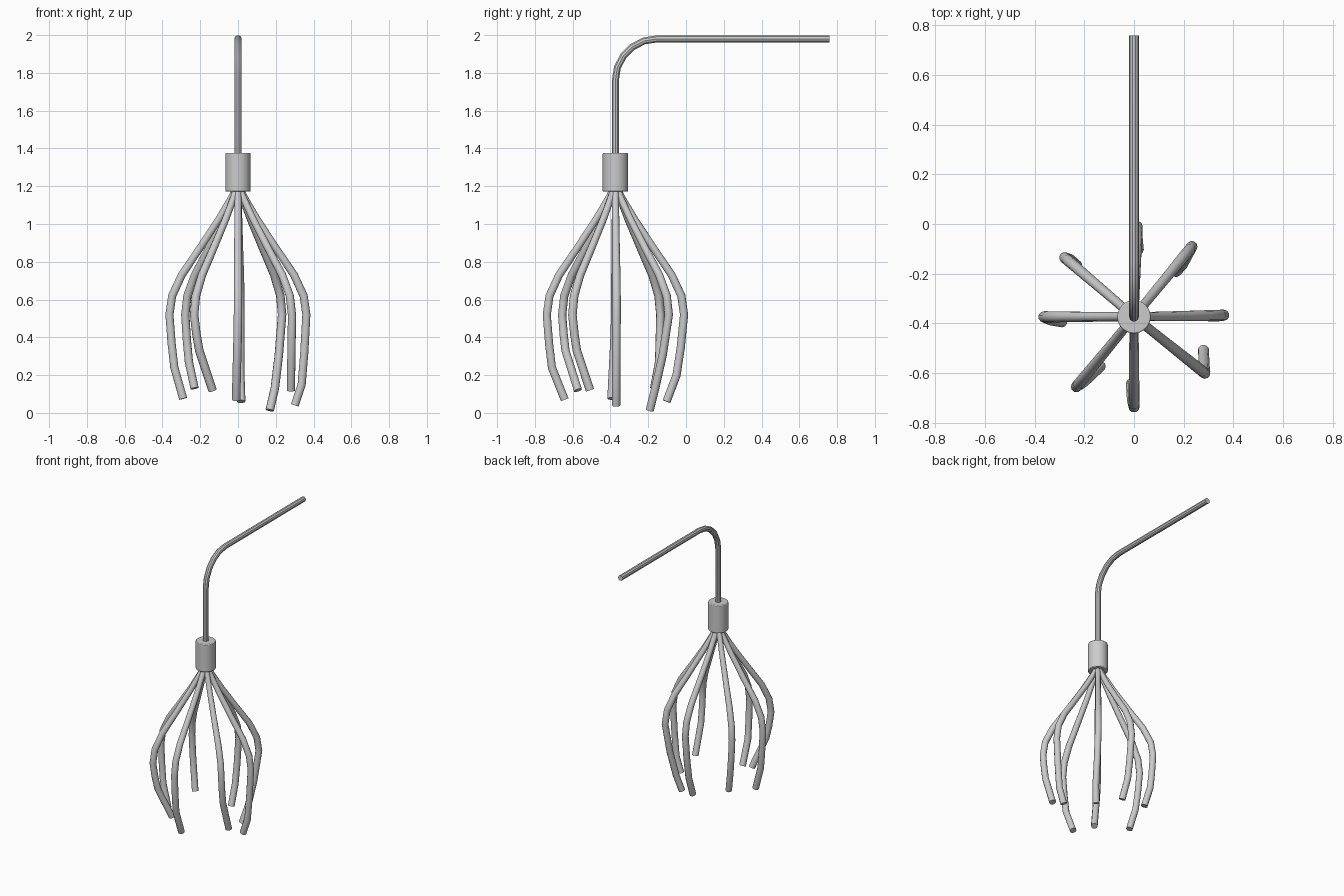
import bpy, math

if "Cube" in bpy.data.objects:
    bpy.data.objects.remove(bpy.data.objects["Cube"])

CY = -0.374  # y of the vertical axis


def tube(name, pts, radius, smooth, thin=None):
    """Swept round bar; thin gives a relative radius for each point."""
    cu = bpy.data.curves.new(name, 'CURVE')
    cu.dimensions = '3D'
    cu.bevel_depth = radius
    cu.bevel_resolution = 3
    cu.use_fill_caps = True
    sp = cu.splines.new('POLY')
    sp.points.add(len(pts) - 1)
    for i, (p, co) in enumerate(zip(sp.points, pts)):
        p.co = (*co, 1)
        p.radius = thin[i] if thin else 1
    ob = bpy.data.objects.new(name, cu)
    bpy.context.collection.objects.link(ob)
    bpy.ops.object.select_all(action='DESELECT')
    ob.select_set(True)
    bpy.context.view_layer.objects.active = ob
    bpy.ops.object.convert(target='MESH')
    ob = bpy.context.object
    ob.name = name
    bpy.ops.object.shade_smooth_by_angle(angle=math.radians(smooth))


# Bent handle: upright, quarter bend, long straight bar
R = 0.22
bend = [(0, CY + R - R * math.cos(a), 1.76 + R * math.sin(a))
        for a in (math.radians(90 * i / 5) for i in range(6))]
tube("handle", [(0, CY, 1.3)] + bend + [(0, 0.76, 1.98)], 0.0195, 20)

# Collar with softened rims
bpy.ops.mesh.primitive_cylinder_add(vertices=32, radius=0.067, depth=0.205,
                                    location=(0, CY, 1.2735))
collar = bpy.context.object
collar.name = "collar"
bev = collar.modifiers.new("rim", 'BEVEL')
bev.width = 0.005
bev.segments = 2
bpy.ops.object.shade_smooth_by_angle(angle=math.radians(30))

# Fingers: plan angle, widest reach, lower bend (x, y, z), tip (x, y, z)
fingers = [
    ("east", 1, 0.362, (0.337, -0.370, 0.15), (0.300, -0.370, 0.04)),
    ("north_east", 50.5, 0.367, (0.195, -0.163, 0.13), (0.168, -0.192, 0.014)),
    ("north", 88, 0.364, (0.012, -0.05, 0.20), (0.017, -0.103, 0.06)),
    ("north_west", 139.5, 0.367, (-0.260, -0.142, 0.27), (-0.230, -0.168, 0.13)),
    ("west", 180, 0.363, (-0.337, -0.386, 0.24), (-0.290, -0.394, 0.075)),
    ("south_west", 230.5, 0.365, (-0.205, -0.638, 0.33), (-0.135, -0.572, 0.12)),
    ("south", 270, 0.363, (-0.006, -0.710, 0.24), (-0.010, -0.642, 0.07)),
    ("south_east", -38.5, 0.365, (0.283, -0.578, 0.33), (0.280, -0.508, 0.12)),
]
# Shared upper curve: fraction of reach, height
upper = [(0.03, 1.2), (0.08, 1.15), (0.29, 1.02), (0.56, 0.87),
         (0.82, 0.73), (0.96, 0.62), (1.0, 0.52)]
# Fingers thicken slightly towards the tip
thin = [0.82, 0.82, 0.85, 0.9, 0.97, 1, 1, 1, 1, 1]
for name, ang, reach, low, tip in fingers:
    a = math.radians(ang)
    pts = [(reach * f * math.cos(a), CY + reach * f * math.sin(a), z)
           for f, z in upper]
    # gentle knuckle between the widest point and the lower bend
    w = pts[-1]
    pts.append(tuple(p + (q - p) * k for p, q, k in zip(w, low, (0.45, 0.45, 0.55))))
    tube("finger_" + name, pts + [low, tip], 0.0225, 50, thin)
